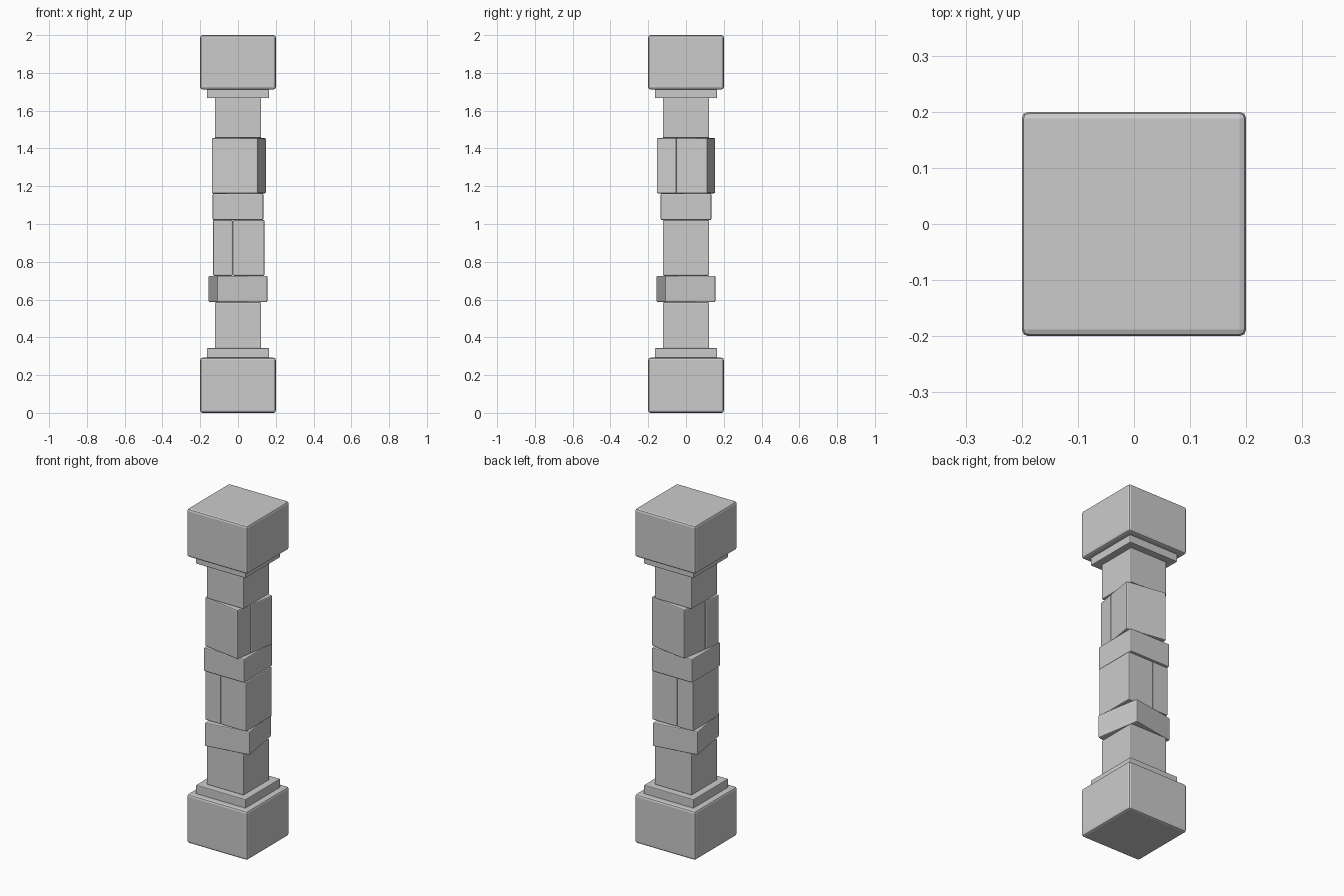
import bpy, math
from mathutils import Matrix

if "Cube" in bpy.data.objects:
    bpy.data.objects.remove(bpy.data.objects["Cube"])


def block(name, x, y, z, bevel=0.006, segments=2, turn=0.0, shift=(0, 0)):
    """Bevelled stone box spanning the given (min, max) ranges, turned about z."""
    bpy.ops.mesh.primitive_cube_add(size=1)
    ob = bpy.context.object
    ob.name = name
    ranges = (x, y, z)
    size = [b - a for a, b in ranges]
    mid = [(a + b) / 2 for a, b in ranges]
    ob.data.transform(Matrix.Translation(mid) @ Matrix.Diagonal((*size, 1)))
    ob.rotation_euler.z = math.radians(turn)
    ob.location = (shift[0], shift[1], 0)
    mod = ob.modifiers.new("worn_edges", 'BEVEL')
    mod.width = bevel
    mod.segments = segments
    return ob


def square(name, half, z, **kw):
    return block(name, (-half, half), (-half, half), z, **kw)


def split_block(name, z, **kw):
    """Shaft course made of a narrow and a wide stone side by side."""
    block(name + "_narrow", (-0.132, -0.028), (-0.123, 0.123), z, **kw)
    block(name + "_wide", (-0.028, 0.14), (-0.123, 0.123), z, **kw)


# base and capital with their trim slabs
square("base", 0.2, (0, 0.292), bevel=0.012)
square("base_trim", 0.164, (0.288, 0.343), bevel=0.004)
square("capital_trim", 0.164, (1.667, 1.716), bevel=0.004)
square("capital", 0.2, (1.712, 2.0), bevel=0.012)

# shaft stones from bottom to top
square("shaft_bottom", 0.123, (0.34, 0.586))
square("twisted_course", 0.1355, (0.586, 0.726), turn=9.6)
split_block("lower_split", (0.726, 1.021))
square("middle_course", 0.134, (1.021, 1.162))
split_block("upper_split", (1.162, 1.455), turn=80.5, shift=(0.004, -0.004))
square("shaft_top", 0.123, (1.455, 1.67))
